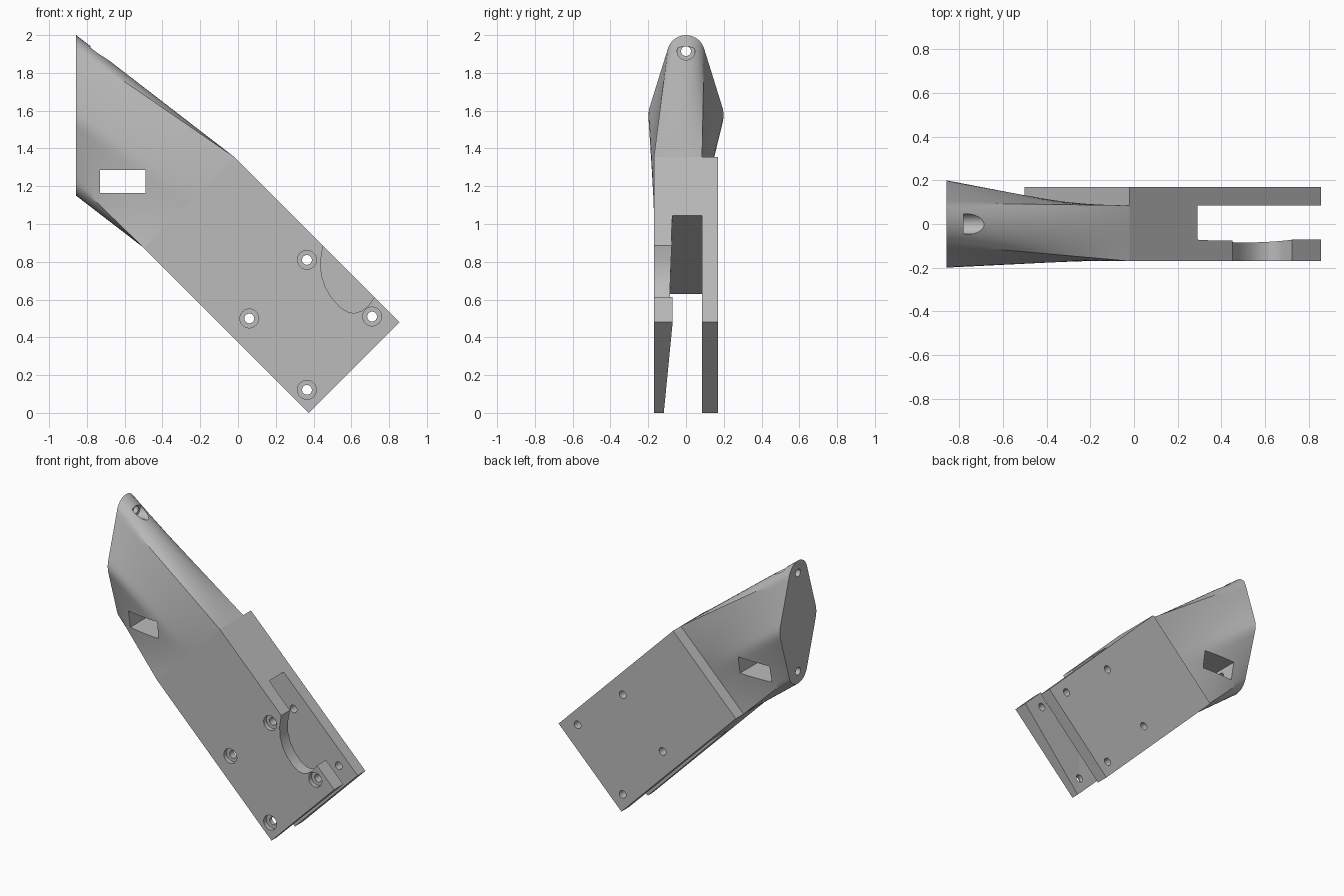
import bpy, bmesh, math
from mathutils import Matrix, Vector

cube = bpy.data.objects.get("Cube")
if cube:
    bpy.data.objects.remove(cube, do_unlink=True)

grey = bpy.data.materials.new("plain_grey")
grey.use_nodes = True
colour = (0.5, 0.5, 0.5, 1)
grey.diffuse_color = colour
grey.node_tree.nodes["Principled BSDF"].inputs["Base Color"].default_value = colour


def finish(name, bm):
    bmesh.ops.recalc_face_normals(bm, faces=bm.faces)
    mesh = bpy.data.meshes.new(name)
    bm.to_mesh(mesh)
    bm.free()
    mesh.materials.append(grey)
    ob = bpy.data.objects.new(name, mesh)
    bpy.context.collection.objects.link(ob)
    return ob


def bridge(name, rings, split=False):
    """Closed solid through a list of matching rings of points."""
    bm = bmesh.new()
    loops = [[bm.verts.new(p) for p in ring] for ring in rings]
    n = len(loops[0])
    for a, b in zip(loops, loops[1:]):
        for i in range(n):
            j = (i + 1) % n
            bm.faces.new((a[i], a[j], b[j], b[i]))
    bm.faces.new(loops[0])
    bm.faces.new(loops[-1])
    if split:
        bmesh.ops.triangulate(bm, faces=bm.faces)
    return finish(name, bm)


def prism(name, outline, y0, y1):
    """Extrude an (x, z) outline along y."""
    return bridge(name, [[(x, y, z) for x, z in outline] for y in (y0, y1)])


def rod(axis, centre, radius, length):
    bm = bmesh.new()
    turn = Matrix.Rotation(math.pi / 2, 4, "X" if axis == "y" else "Y")
    bmesh.ops.create_cone(bm, cap_ends=True, segments=32, radius1=radius, radius2=radius,
                          depth=length, matrix=Matrix.Translation(centre) @ turn)
    return finish("hole_cutter", bm)


def cut(ob, cutter):
    cutter.hide_render = True
    mod = ob.modifiers.new("cut", "BOOLEAN")
    mod.operation, mod.solver, mod.object = "DIFFERENCE", "EXACT", cutter
    deps = bpy.context.evaluated_depsgraph_get()
    mesh = bpy.data.meshes.new_from_object(ob.evaluated_get(deps))
    ob.modifiers.clear()
    ob.data = mesh
    bpy.data.objects.remove(cutter, do_unlink=True)


# Slanted clamp block
TOP, LOW = (-0.02, 1.355), (-0.5, 0.875)
FRONT, BACK, STEP = -0.17, 0.17, 0.085
block = prism("clamp_block", [TOP, (0.855, 0.48), (0.375, 0), LOW], FRONT, BACK)

# Slot between the two plates, with a tapering front plate
slot = [((0.37, 1.106), -0.07), ((0.955, 0.48), -0.065),
        ((0.375, -0.1), -0.122), ((-0.335, 0.57), -0.086)]
cut(block, bridge("slot_cutter", [[(x, y, z) for (x, z), y in slot],
                                  [(x, STEP, z) for (x, z), y in slot]], True))

# Rounded notch in the front plate
notch = [(0.45, 0.885), (0.437, 0.8), (0.442, 0.73), (0.462, 0.667), (0.495, 0.61),
         (0.54, 0.56), (0.58, 0.535), (0.615, 0.528), (0.655, 0.54), (0.69, 0.567),
         (0.72, 0.61), (0.82, 0.71), (0.55, 0.98)]
cut(block, prism("notch_cutter", notch, -0.3, 0.0))

# Bolt holes with counterbores on the front
for x, z in [(0.365, 0.81), (0.71, 0.51), (0.06, 0.5), (0.365, 0.122)]:
    cut(block, rod("y", (x, 0, z), 0.026, 1))
    cut(block, rod("y", (x, FRONT, z), 0.05, 0.06))

# Flared head: a rectangle lofted to a rounded diamond on the end plane
END, MID, TILT = -0.857, 1.575, math.radians(17)
ARC, SIDE, STEPS = 12, 24, 14


def resample(points, count):
    lengths = [(b - a).length for a, b in zip(points, points[1:])]
    result = []
    for k in range(count):
        d, i = sum(lengths) * k / count, 0
        while d > lengths[i]:
            d -= lengths[i]
            i += 1
        result.append(points[i].lerp(points[i + 1], d / lengths[i]))
    return result


def arc_point(angle):
    return Vector((0.1 * math.cos(angle), 0.325 + 0.1 * math.sin(angle)))


span = math.pi - 2 * TILT
top_arc = [arc_point(math.pi - TILT - span * k / ARC) for k in range(ARC)]
tip = [Vector((0.192, 0.045)), Vector((0.207, 0)), Vector((0.192, -0.045))]
bend = [tip[0].lerp(tip[1], t).lerp(tip[1].lerp(tip[2], t), t) for t in [k / 8 for k in range(9)]]
shoulder = arc_point(TILT)
side = resample([shoulder] + bend + [Vector((shoulder.x, -shoulder.y))], SIDE)
half = top_arc + side
diamond = [Vector((END, p.x, MID + p.y)) for p in half]
diamond += [Vector((END, -p.x, MID - p.y)) for p in half]

corners = [Vector((x, y, z)) for (x, z), y in
           [(TOP, FRONT), (TOP, STEP), (LOW, STEP), (LOW, FRONT)]]
rectangle = []
for i, count in enumerate([ARC, SIDE, ARC, SIDE]):
    rectangle += [corners[i].lerp(corners[(i + 1) % 4], k / count) for k in range(count)]

head = bridge("flared_head", [[a.lerp(b, s / STEPS) for a, b in zip(rectangle, diamond)]
                              for s in range(STEPS + 1)])

# Window through the head, and the two end bolt holes
cut(head, prism("window_cutter", [(-0.73, 1.165), (-0.49, 1.165),
                                  (-0.49, 1.285), (-0.73, 1.285)], -0.5, 0.5))
cut(head, rod("x", (-0.86, 0, 1.915), 0.026, 0.3))
cut(head, rod("x", (-0.53, 0, 1.915), 0.047, 0.5))
cut(head, rod("x", (-0.86, 0, 1.235), 0.026, 0.4))

# Smooth the curved faces and keep edges crisp
bpy.ops.object.select_all(action="DESELECT")
for ob in (block, head):
    ob.select_set(True)
bpy.context.view_layer.objects.active = head
bpy.ops.object.shade_smooth_by_angle(angle=math.radians(25))
